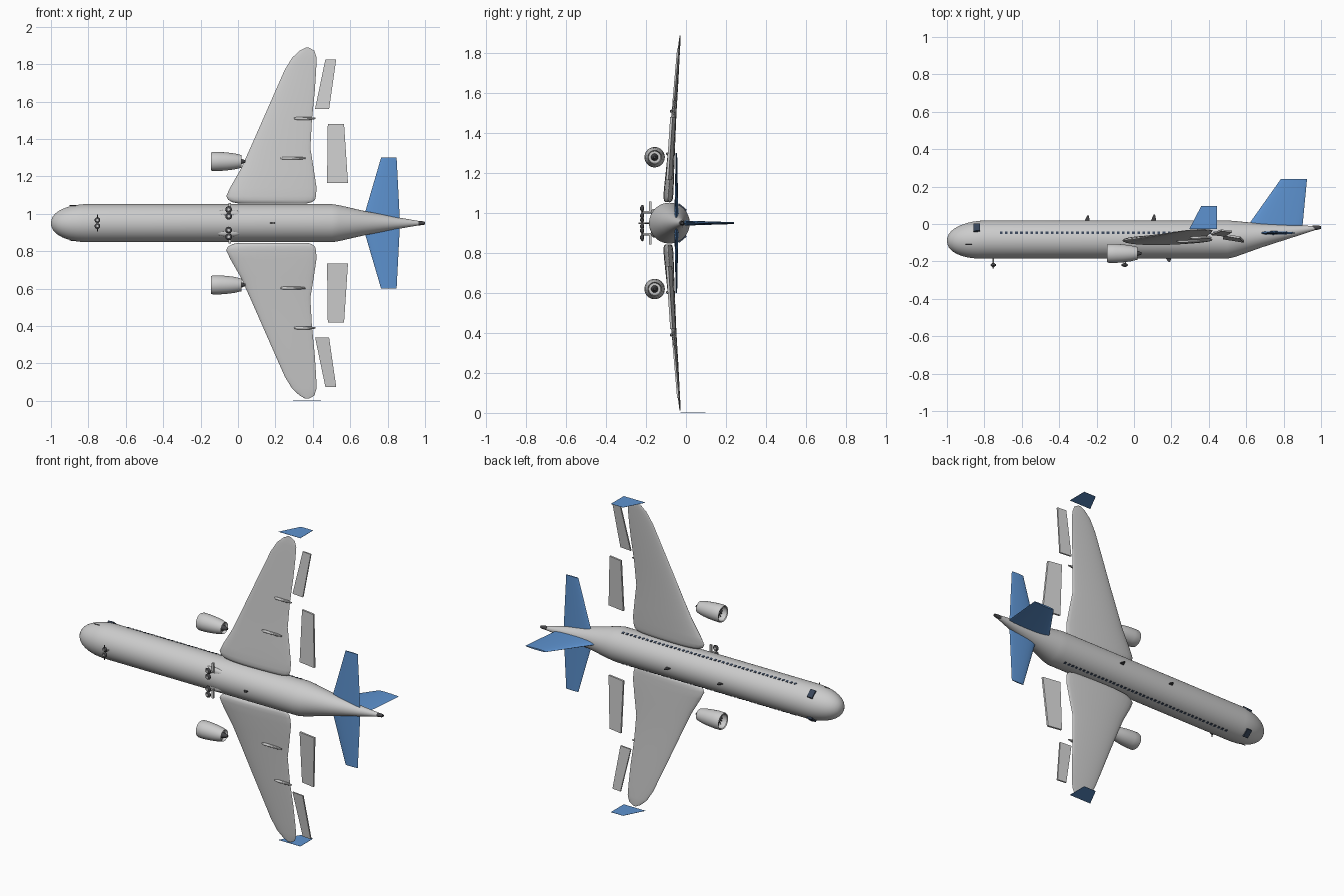
import bpy, bmesh
from math import sin, cos, pi, radians
from mathutils import Matrix, Vector

if "Cube" in bpy.data.objects:
    bpy.data.objects.remove(bpy.data.objects["Cube"])

# Airliner: nose at -x, its upper side at +y, wings spread along z
ZC, YC = 0.95, -0.083
SIDES = (("upper", 1), ("lower", -1))


def material(name, rgb):
    m = bpy.data.materials.new(name)
    m.diffuse_color = (*rgb, 1)
    m.use_nodes = True
    m.node_tree.nodes["Principled BSDF"].inputs["Base Color"].default_value = m.diffuse_color
    return m


BLUE = material("tail_blue", (0.11, 0.29, 0.63))
GLASS = material("window_dark", (0.04, 0.06, 0.1))
DARK = material("dark_metal", (0.06, 0.06, 0.065))


def finish(bm, name, mat=None, smooth=True):
    bmesh.ops.recalc_face_normals(bm, faces=bm.faces)
    me = bpy.data.meshes.new(name)
    bm.to_mesh(me)
    bm.free()
    ob = bpy.data.objects.new(name, me)
    bpy.context.collection.objects.link(ob)
    if mat:
        me.materials.append(mat)
    if smooth:
        bpy.ops.object.select_all(action='DESELECT')
        ob.select_set(True)
        bpy.context.view_layer.objects.active = ob
        bpy.ops.object.shade_smooth_by_angle(angle=radians(35))
    return ob


def loft(name, rings, mat=None, smooth=True):
    bm = bmesh.new()
    vs = [[bm.verts.new(p) for p in r] for r in rings]
    n = len(vs[0])
    for a, b in zip(vs, vs[1:]):
        for i in range(n):
            j = (i + 1) % n
            bm.faces.new((a[i], a[j], b[j], b[i]))
    bm.faces.new(vs[0])
    bm.faces.new(vs[-1])
    return finish(bm, name, mat, smooth)


def lathe(name, prof, z=ZC, mat=None, n=32):
    # prof: (x, radius, centre y), turned about the x direction
    return loft(name, [[(x, y + r * cos(2 * pi * i / n), z + r * sin(2 * pi * i / n))
                        for i in range(n)] for x, r, y in prof], mat)


def foil(name, stations, place, mat=None, n=20):
    # stations: (span, leading x, trailing x, height, thickness)
    rings = []
    for d, a, b, h, t in stations:
        ring = []
        for i in range(n):
            u = 2 * pi * i / n
            f = (1 - cos(u)) / 2
            ring.append(place(a + (b - a) * f, h + t * 0.5 * sin(u) * (1.2 - 0.6 * f), d))
        rings.append(ring)
    return loft(name, rings, mat)


def slab(name, pts, thick, mat=None):
    off = Vector(thick)
    return loft(name, [[Vector(p) - off / 2 for p in pts], [Vector(p) + off / 2 for p in pts]], mat, False)


def ellipsoid(name, loc, size, mat=None):
    bm = bmesh.new()
    bmesh.ops.create_uvsphere(bm, u_segments=20, v_segments=12, radius=1,
                              matrix=Matrix.Translation(loc) @ Matrix.Diagonal((*size, 1)))
    return finish(bm, name, mat)


def rod(name, a, b, r, mat=None, n=12):
    a, b = Vector(a), Vector(b)
    bm = bmesh.new()
    rot = (b - a).to_track_quat('Z', 'Y').to_matrix().to_4x4()
    bmesh.ops.create_cone(bm, cap_ends=True, segments=n, radius1=r, radius2=r, depth=(b - a).length,
                          matrix=Matrix.Translation((a + b) / 2) @ rot)
    return finish(bm, name, mat)


# Fuselage: elliptic nose, straight tube, tail cone rising to the top line
R = 0.102
nose = [(-0.8 - 0.2 * cos(k * pi / 20), max(R * sin(k * pi / 20) ** 0.9, 0.001), -0.083 - 0.007 * cos(k * pi / 20))
        for k in range(11)]
lathe("fuselage", nose + [(0.5, R, YC), (0.54, 0.096, -0.08), (0.68, 0.064, -0.062),
                          (0.86, 0.03, -0.038), (0.965, 0.012, -0.022)], n=48)
lathe("tail_exhaust", [(0.955, 0.013, -0.022), (0.99, 0.01, -0.019), (1.0, 0.007, -0.019)], mat=DARK, n=16)

# Fin
foil("fin", [(-0.04, 0.575, 0.897, 0, 0.03), (0.0, 0.615, 0.902, 0, 0.026), (0.24, 0.785, 0.925, 0, 0.01)],
     lambda x, h, d: (x, d, ZC + h), BLUE)

# Wing outline: (span, leading x, trailing x, height, thickness)
WING = [(0.106, 0.0, 0.37, -0.089, 0.03), (0.112, -0.03, 0.395, -0.089, 0.043), (0.125, -0.053, 0.412, -0.089, 0.05),
        (0.145, -0.063, 0.417, -0.088, 0.052), (0.19, -0.042, 0.42, -0.085, 0.05), (0.29, 0.015, 0.405, -0.078, 0.042),
        (0.4, 0.065, 0.387, -0.07, 0.034), (0.55, 0.131, 0.395, -0.06, 0.026), (0.7, 0.197, 0.41, -0.048, 0.02),
        (0.82, 0.25, 0.418, -0.039, 0.014), (0.885, 0.29, 0.42, -0.034, 0.011), (0.922, 0.33, 0.408, -0.031, 0.008),
        (0.938, 0.36, 0.38, -0.03, 0.004)]

for tag, s in SIDES:
    def at(x, y, d):
        return (x, y, ZC + s * d)

    # Wing, winglet and tailplane
    foil(tag + "_wing", WING, at, n=28)
    slab(tag + "_winglet", [at(0.295, -0.028, 0.947), at(0.36, 0.097, 0.947), at(0.443, 0.097, 0.947),
                            at(0.443, -0.028, 0.947)], (0, 0, 0.001), BLUE)
    foil(tag + "_tailplane", [(0, 0.665, 0.866, -0.048, 0.022), (0.06, 0.68, 0.863, -0.048, 0.02),
                              (0.35, 0.765, 0.848, -0.048, 0.008)], at, BLUE)

    # Detached flaps
    slab(tag + "_inner_flap", [at(0.476, -0.076, 0.215), at(0.588, -0.094, 0.215),
                               at(0.567, -0.073, 0.53), at(0.48, -0.058, 0.53)], (0, 0.012, 0))
    slab(tag + "_outer_flap", [at(0.412, -0.055, 0.61), at(0.487, -0.063, 0.61),
                               at(0.525, -0.04, 0.875), at(0.467, -0.034, 0.875)], (0, 0.009, 0))

    # Flap track fairings under the wing
    for k, (x0, x1, y, d) in enumerate([(0.228, 0.36, -0.092, 0.347), (0.3, 0.415, -0.073, 0.56)]):
        lathe(f"{tag}_flap_fairing_{k}", [(x0, 0.004, y), (x0 + 0.015, 0.008, y), (x1 - 0.03, 0.008, y),
                                          (x1, 0.004, y)], ZC + s * d, n=10)

    # Engine: hollow nacelle, fan, spinner and core
    ez, ey = ZC + s * 0.33, -0.157
    lathe(tag + "_nacelle", [(x, r, ey) for x, r in [
        (0.0, 0.012), (0.0, 0.03), (0.018, 0.034), (-0.02, 0.043), (-0.06, 0.048), (-0.1, 0.051), (-0.135, 0.051),
        (-0.144, 0.047), (-0.139, 0.043), (-0.1, 0.041), (-0.1, 0.001)]], ez, n=40)
    lathe(tag + "_engine_core", [(0.0, 0.018, ey), (0.022, 0.013, ey), (0.04, 0.006, ey)], ez, DARK, 20)
    lathe(tag + "_spinner", [(-0.1, 0.014, ey), (-0.115, 0.01, ey), (-0.128, 0.001, ey)], ez, DARK, 20)
    for k in range(14):
        blade = []
        for r, w, p in [(0.01, -.15, -.105), (0.039, -.13, -.105), (0.039, .13, -.112), (0.01, .15, -.112)]:
            u = 2 * pi * k / 14 + w
            blade.append((p, ey + r * cos(u), ez + r * sin(u)))
        slab(f"{tag}_fan_blade_{k}", blade, (0.002, 0, 0), DARK)

    # Cabin windows set flush on the tube
    bm = bmesh.new()
    y = -0.048
    d = (R ** 2 - (y - YC) ** 2) ** 0.5
    for k in range(44):
        bmesh.ops.create_cube(bm, size=1, matrix=Matrix.Translation(at(-0.71 + 0.0272 * k, y, d - 0.001))
                              @ Matrix.Rotation(s * -0.35, 4, 'X') @ Matrix.Diagonal((0.014, 0.014, 0.006, 1)))
    finish(bm, tag + "_cabin_windows", GLASS, False)

    # Cockpit window and nose probe
    bm = bmesh.new()
    bmesh.ops.create_cube(bm, size=1, matrix=Matrix.Translation(at(-0.84, -0.02, 0.0775))
                          @ Matrix.Rotation(s * -0.68, 4, 'X') @ Matrix.Rotation(s * -0.08, 4, 'Y')
                          @ Matrix.Diagonal((0.034, 0.05, 0.012, 1)))
    finish(bm, tag + "_cockpit_window", GLASS, False)
    rod(tag + "_nose_probe", at(-0.9, -0.11, 0.094), at(-0.865, -0.11, 0.094), 0.002, DARK, 8)

    # Main gear: leg, axle, two wheels lying flat, door and bay bulge
    rod(tag + "_main_leg", at(-0.05, -0.16, 0.055), at(-0.05, -0.222, 0.055), 0.006)
    rod(tag + "_main_axle", at(-0.05, -0.216, 0.025), at(-0.05, -0.216, 0.09), 0.004, DARK)
    slab(tag + "_gear_door", [at(-0.05, -0.178, 0.05), at(-0.038, -0.178, 0.05), at(-0.038, -0.178, 0.108),
                              at(-0.05, -0.178, 0.108)], (0, 0.012, 0))
    ellipsoid(tag + "_gear_bay", at(-0.05, -0.16, 0.05), (0.07, 0.016, 0.022))
    rod(tag + "_nose_axle", at(-0.752, -0.222, 0), at(-0.752, -0.222, 0.045), 0.003, DARK)
    for k, (x, dw, r) in enumerate([(-0.05, 0.037, 0.018), (-0.05, 0.073, 0.018), (-0.752, 0.016, 0.015)]):
        c = Vector(at(x, -0.219, dw))
        ellipsoid(f"{tag}_wheel_{k}", c, (r, 0.009, r), DARK)
        rod(f"{tag}_hub_{k}", c - Vector((0, 0.012, 0)), c + Vector((0, 0.01, 0)), r * 0.4)

# Nose gear leg
rod("nose_leg", (-0.752, -0.16, ZC), (-0.752, -0.238, ZC), 0.004)

# Blade antennas on top and belly
for k, (x, y, h) in enumerate([(-0.25, 0.015, 0.03), (0.105, 0.015, 0.035), (0.185, -0.182, -0.022)]):
    slab(f"antenna_{k}", [(x - 0.016, y, ZC), (x + 0.014, y, ZC), (x + 0.008, y + h, ZC), (x, y + h, ZC)],
         (0, 0, 0.005), DARK)
